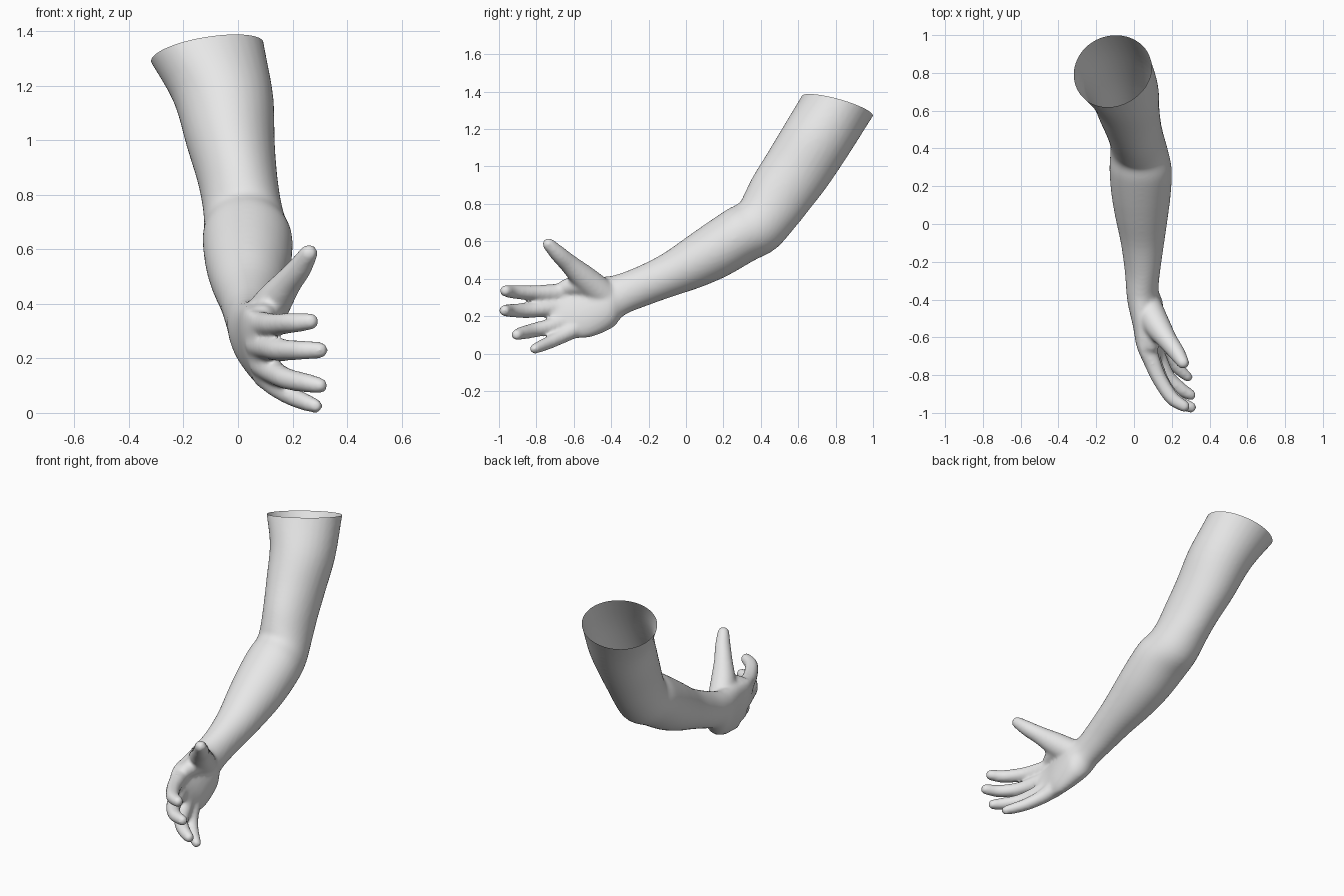
import bpy, bmesh, math
from mathutils import Vector, Matrix

cube = bpy.data.objects.get("Cube")
if cube:
    bpy.data.objects.remove(cube, do_unlink=True)

skin = bpy.data.materials.new("pale_grey")
skin.use_nodes = True
skin.diffuse_color = (.8, .8, .8, 1)
skin.node_tree.nodes["Principled BSDF"].inputs["Base Color"].default_value = (.8, .8, .8, 1)


def spline(points, steps):
    """Smooth interpolation through tuples of any length."""
    pts = [Vector(p) for p in points]
    pts = [pts[0] * 2 - pts[1]] + pts + [pts[-1] * 2 - pts[-2]]
    out = []
    for a, b, c, d in zip(pts, pts[1:], pts[2:], pts[3:]):
        for i in range(steps):
            t = i / steps
            out.append(b + (c - a) * (t / 2) + (a * 2 - b * 5 + c * 4 - d) * (t * t / 2)
                       + (b * 3 - a - c * 3 + d) * (t ** 3 / 2))
    return out + [pts[-2]]


def loft(bm, sections, steps=4, sides=32):
    """Closed skin over oval sections: upper y z, lower y z, min x, max x, lean."""
    rings = []
    for uy, uz, ly, lz, x0, x1, lean in spline(sections, steps):
        ring = []
        for k in range(sides):
            a = math.tau * k / sides
            c, s = math.cos(a), math.sin(a)
            ring.append(bm.verts.new(((x0 + x1) / 2 + c * (x1 - x0) / 2 - s * lean,
                                      (uy + ly) / 2 + s * (uy - ly) / 2,
                                      (uz + lz) / 2 + s * (uz - lz) / 2)))
        rings.append(ring)
    for r, q in zip(rings, rings[1:]):
        for k in range(sides):
            n = (k + 1) % sides
            bm.faces.new((r[k], r[n], q[n], q[k]))
    bm.faces.new(rings[0][::-1])
    bm.faces.new(rings[-1])


def digit(bm, path):
    """Rounded finger: overlapping balls along a path of x, y, z, radius."""
    for x, y, z, r in spline(path, 9):
        bmesh.ops.create_icosphere(bm, subdivisions=3, radius=r,
                                   matrix=Matrix.Translation((x, y, z)))


bm = bmesh.new()

# Upper arm, elbow, forearm, wrist and palm
loft(bm, [
    (.72, 1.55, 1.1, 1.42, -.42, .07, 0),
    (.62, 1.38, 1, 1.27, -.34, .1, 0),
    (.53, 1.23, .88, 1.08, -.24, .13, 0),
    (.44, 1.08, .76, .9, -.19, .135, 0),
    (.36, .95, .66, .77, -.15, .145, 0),
    (.31, .85, .58, .67, -.13, .16, 0),
    (.285, .805, .48, .56, -.125, .18, 0),
    (.22, .77, .36, .495, -.13, .2, 0),
    (.1, .69, .22, .415, -.12, .195, 0),
    (0, .62, .08, .355, -.1, .18, 0),
    (-.13, .53, -.07, .305, -.07, .16, 0),
    (-.27, .46, -.21, .255, -.05, .14, 0),
    (-.38, .42, -.33, .205, -.04, .13, .01),
    (-.45, .41, -.39, .14, -.03, .15, .02),
    (-.56, .4, -.5, .09, 0, .15, .03),
    (-.65, .385, -.59, .08, .02, .14, .035),
    (-.71, .37, -.65, .08, .045, .14, .035),
    (-.76, .35, -.69, .1, .075, .14, .03),
])

# Thumb and the web that joins it to the palm
digit(bm, [(.075, -.45, .32, .08), (.125, -.54, .4, .07), (.18, -.62, .475, .053),
           (.225, -.68, .53, .045), (.26, -.735, .585, .034)])
digit(bm, [(.08, -.48, .33, .07), (.105, -.56, .365, .055), (.09, -.64, .355, .045)])

# Index, middle, ring and little finger
digit(bm, [(.07, -.66, .325, .05), (.1, -.74, .325, .045), (.135, -.82, .325, .041),
           (.2, -.92, .33, .038), (.265, -.965, .335, .032)])
digit(bm, [(.075, -.66, .25, .05), (.11, -.75, .24, .045), (.155, -.85, .23, .041),
           (.225, -.935, .23, .037), (.3, -.97, .23, .031)])
digit(bm, [(.09, -.63, .18, .05), (.13, -.71, .15, .044), (.18, -.81, .125, .04),
           (.25, -.875, .11, .036), (.3, -.905, .1, .03)])
digit(bm, [(.1, -.58, .14, .05), (.145, -.66, .095, .041), (.2, -.73, .06, .036),
           (.25, -.78, .038, .032), (.285, -.81, .025, .027)])

bmesh.ops.recalc_face_normals(bm, faces=bm.faces)
mesh = bpy.data.meshes.new("arm")
bm.to_mesh(mesh)
bm.free()
mesh.materials.append(skin)
arm = bpy.data.objects.new("arm", mesh)
bpy.context.collection.objects.link(arm)
bpy.context.view_layer.objects.active = arm
arm.select_set(True)

# Fuse into one skin and soften the joins
fuse = arm.modifiers.new("fuse", "REMESH")
fuse.mode = "VOXEL"
fuse.voxel_size = .01
soften = arm.modifiers.new("soften", "SMOOTH")
soften.factor = .5
soften.iterations = 12
for name in ("fuse", "soften"):
    bpy.ops.object.modifier_apply(modifier=name)

# Open the shoulder end with a slanted cut
bm = bmesh.new()
bm.from_mesh(arm.data)
bmesh.ops.bisect_plane(bm, geom=bm.verts[:] + bm.edges[:] + bm.faces[:],
                       plane_co=(0, 0, 1.58), plane_no=(-.19, .29, 1), clear_outer=True)
for f in bm.faces:
    f.smooth = True
bm.to_mesh(arm.data)
bm.free()
